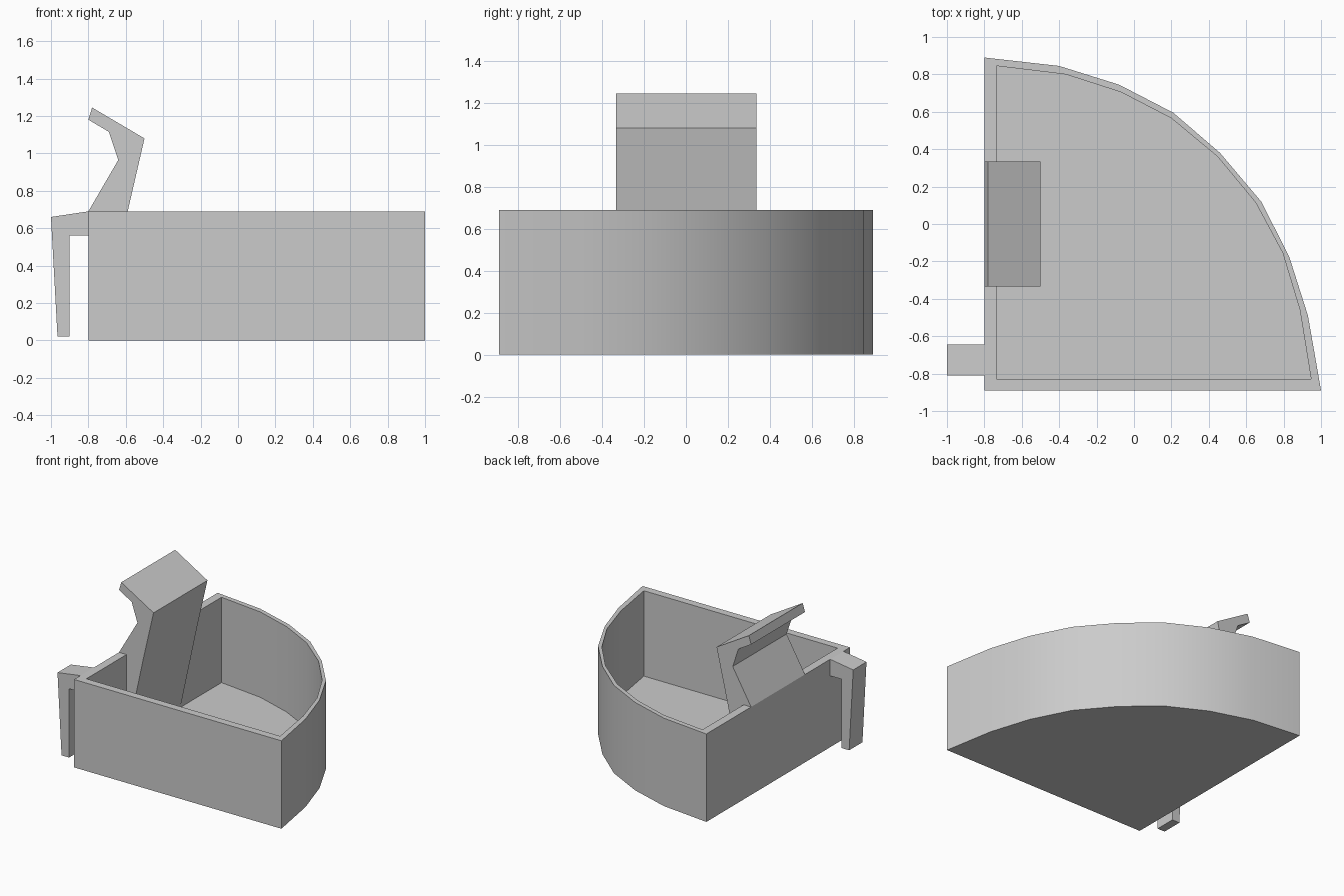
import bpy
import bmesh

cube = bpy.data.objects.get("Cube")
if cube:
    bpy.data.objects.remove(cube, do_unlink=True)

RIM = 0.69
FLOOR = 0.02

grey = bpy.data.materials.new("plain grey")
grey.use_nodes = True
colour = (0.6, 0.6, 0.6, 1)
grey.diffuse_color = colour
grey.node_tree.nodes["Principled BSDF"].inputs["Base Color"].default_value = colour


def finish(name, bm):
    bmesh.ops.recalc_face_normals(bm, faces=bm.faces)
    mesh = bpy.data.meshes.new(name)
    bm.to_mesh(mesh)
    bm.free()
    mesh.materials.append(grey)
    obj = bpy.data.objects.new(name, mesh)
    bpy.context.collection.objects.link(obj)
    return obj


def side_prism(name, profile, y0, y1):
    """Extrude an x-z profile from y0 to y1."""
    bm = bmesh.new()
    face = bm.faces.new([bm.verts.new((x, y0, z)) for x, z in profile])
    moved = bmesh.ops.extrude_face_region(bm, geom=[face])["geom"]
    # keep the starting cap so the solid is closed
    verts = [v for v in moved if isinstance(v, bmesh.types.BMVert)]
    bmesh.ops.translate(bm, verts=verts, vec=(0, y1 - y0, 0))
    if not face.is_valid:
        bmesh.ops.holes_fill(bm, edges=bm.edges)
    return finish(name, bm)


# Quarter-round bin: outer wall, rim, inner wall and floor
outer = [(-0.8, -0.89), (1, -0.89), (0.93, -0.49), (0.83, -0.175), (0.68, 0.12),
         (0.46, 0.38), (0.21, 0.595), (-0.08, 0.745), (-0.4, 0.845), (-0.8, 0.89)]
inner = [(-0.735, -0.83), (0.947, -0.83), (0.887, -0.46), (0.795, -0.155), (0.65, 0.115),
         (0.447, 0.36), (0.2, 0.565), (-0.07, 0.705), (-0.365, 0.8), (-0.735, 0.845)]
bm = bmesh.new()
rings = [[bm.verts.new((x, y, z)) for x, y in loop]
         for loop, z in ((outer, 0), (outer, RIM), (inner, RIM), (inner, FLOOR))]
for low, high in zip(rings, rings[1:]):
    for i in range(len(low)):
        j = (i + 1) % len(low)
        bm.faces.new((low[i], low[j], high[j], high[i]))
bm.faces.new(rings[0])
bm.faces.new(rings[-1])
bin_body = finish("bin_body", bm)

# Smooth the curved wall, keep corners sharp
bpy.ops.object.select_all(action='DESELECT')
bin_body.select_set(True)
bpy.context.view_layer.objects.active = bin_body
bpy.ops.object.shade_smooth_by_angle(angle=0.52)

# Bent clip rising from the flat wall, with its wedge running down to the floor
side_prism("clip", [(-0.8, RIM), (-0.64, 0.965), (-0.69, 1.115), (-0.8, 1.18),
                    (-0.78, 1.245), (-0.5, 1.08), (-0.59, RIM), (-0.735, FLOOR),
                    (-0.735, RIM)], -0.333, 0.335)

# Downward hook on the outside of the flat wall
side_prism("hook", [(-0.8, RIM), (-1, 0.66), (-0.965, 0.02), (-0.9, 0.02),
                    (-0.9, 0.56), (-0.8, 0.56)], -0.81, -0.645)
